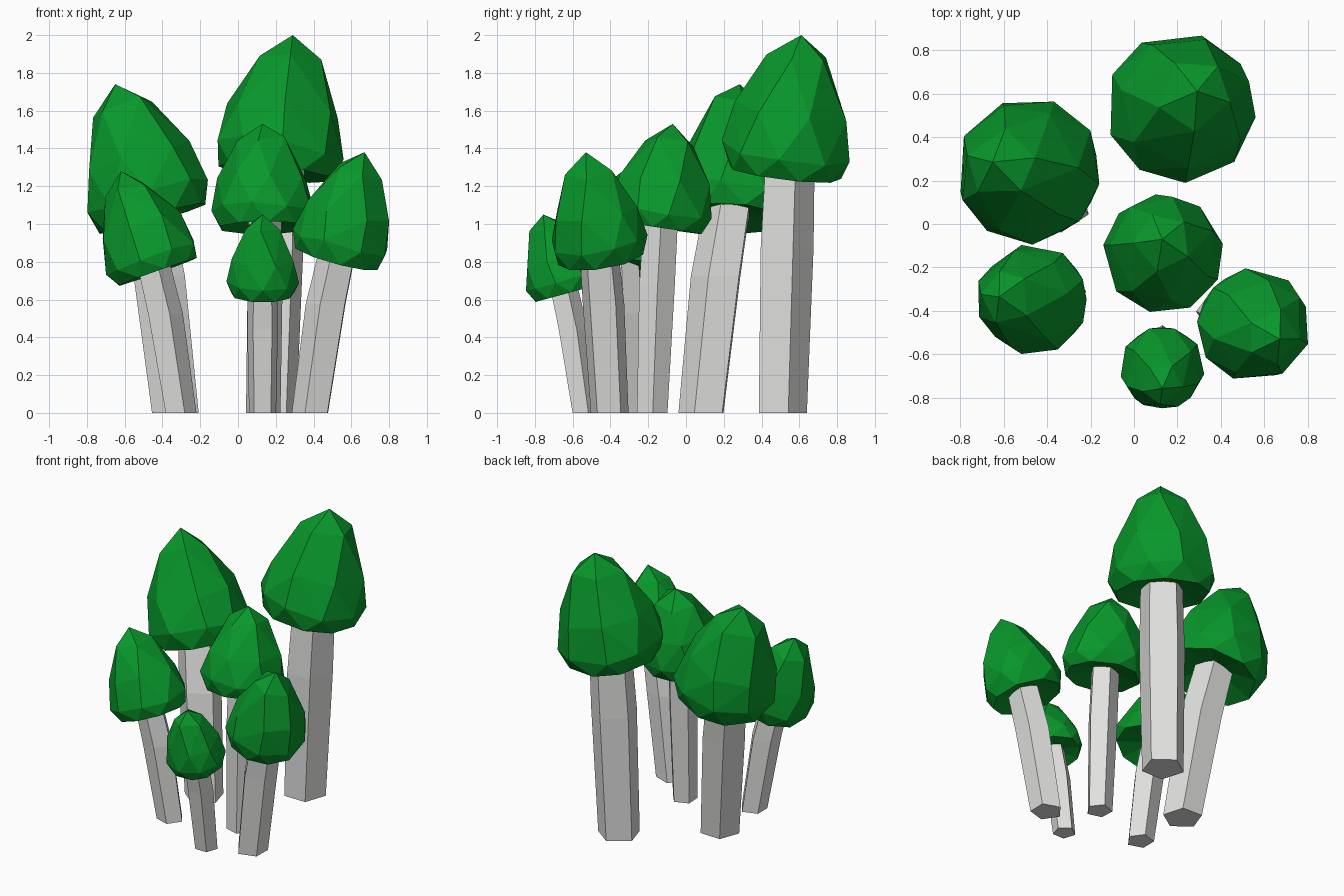
import bpy, bmesh, math, random
from mathutils import Vector

if "Cube" in bpy.data.objects:
    bpy.data.objects.remove(bpy.data.objects["Cube"])

random.seed(7)


def material(name, rgb):
    m = bpy.data.materials.new(name)
    m.diffuse_color = (*rgb, 1)
    m.use_nodes = True
    m.node_tree.nodes["Principled BSDF"].inputs["Base Color"].default_value = m.diffuse_color
    return m


GREEN = material("leaf green", (0.0025, 0.31, 0.024))
GREY = material("pale grey", (0.75, 0.75, 0.74))

# Cap rings: number of corners, relative radius, relative height
CAP_RINGS = [(9, 0.90, 0.0), (9, 1.03, 0.16), (7, 0.90, 0.46), (5, 0.50, 0.83), (1, 0.0, 1.0)]


def finish(bm, name, mat):
    bmesh.ops.recalc_face_normals(bm, faces=bm.faces[:])
    me = bpy.data.meshes.new(name)
    bm.to_mesh(me)
    bm.free()
    me.materials.append(mat)
    ob = bpy.data.objects.new(name, me)
    bpy.context.collection.objects.link(ob)


# Faceted cap: hull around a few loose rings, with a shallow hollow underneath
def cap(name, rim, apex, radius, spin):
    axis = apex - rim
    h = axis.length
    turn = Vector((0, 0, 1)).rotation_difference(axis.normalized())
    bm = bmesh.new()
    for k, (n, r, z) in enumerate(CAP_RINGS):
        for i in range(n):
            a = spin + (i + k * 0.5 + random.uniform(-.12, .12)) * math.tau / n
            rr = r * radius
            zz = z * h
            if 0 < k < 4:
                zz += random.uniform(-.03, .03) * h
            bm.verts.new((rr * math.cos(a), rr * math.sin(a), zz))
    bmesh.ops.convex_hull(bm, input=bm.verts[:])
    under = [f for f in bm.faces if all(v.co.z < 1e-5 for v in f.verts)]
    if len(under) > 1:
        under = bmesh.ops.dissolve_faces(bm, faces=under)["region"]
    hub = bmesh.ops.poke(bm, faces=under)["verts"]
    for v in hub:
        v.co.z = 0.1 * h
    for v in bm.verts:
        v.co = rim + turn @ v.co
    finish(bm, name, GREEN)


# Five-sided stem with a slight swelling and bend part way up
def stem(name, base, top, r0, r1, spin):
    bm = bmesh.new()
    mid = base.lerp(top, 0.6) - Vector((top.x - base.x, top.y - base.y, 0)) * 0.10
    rings = []
    for centre, r in ((base, r0), (mid, (r0 + r1) * 0.55), (top, r1)):
        rings.append([bm.verts.new(centre + Vector((
            r * math.cos(spin + i * math.tau / 5),
            r * math.sin(spin + i * math.tau / 5), 0))) for i in range(5)])
    for lo, hi in zip(rings, rings[1:]):
        for i in range(5):
            k = (i + 1) % 5
            bm.faces.new((lo[i], lo[k], hi[k], hi[i]))
    bm.faces.new(rings[0][::-1])
    bm.faces.new(rings[-1])
    finish(bm, name, GREY)


# name, stem base, rim centre, cap apex, cap radius, stem radii, spin
MUSHROOMS = [
    ("back_right", (.175, .50), (.20, .52, 1.27), (.29, .61, 2.00), .34, .14, .14, 0.3),
    ("back_left", (-.33, .09), (-.45, .235, 1.03), (-.65, .285, 1.74), .33, .13, .13, 0.9),
    ("front_left", (-.31, -.31), (-.43, -.35, .745), (-.62, -.335, 1.28), .25, .09, .095, 0.0),
    ("centre", (.14, -.18), (.135, -.15, .98), (.13, -.07, 1.53), .27, .085, .095, 1.3),
    ("right", (.39, -.405), (.52, -.45, .82), (.67, -.53, 1.38), .255, .105, .105, 0.6),
    ("front_small", (.13, -.54), (.13, -.64, .63), (.13, -.755, 1.05), .19, .075, .08, 1.57),
]

for name, b, rim, apex, r, s0, s1, spin in MUSHROOMS:
    rim, apex = Vector(rim), Vector(apex)
    stem(name + "_stem", Vector((*b, 0)), rim.lerp(apex, 0.25), s0, s1, spin)
    cap(name + "_cap", rim, apex, r, spin)
